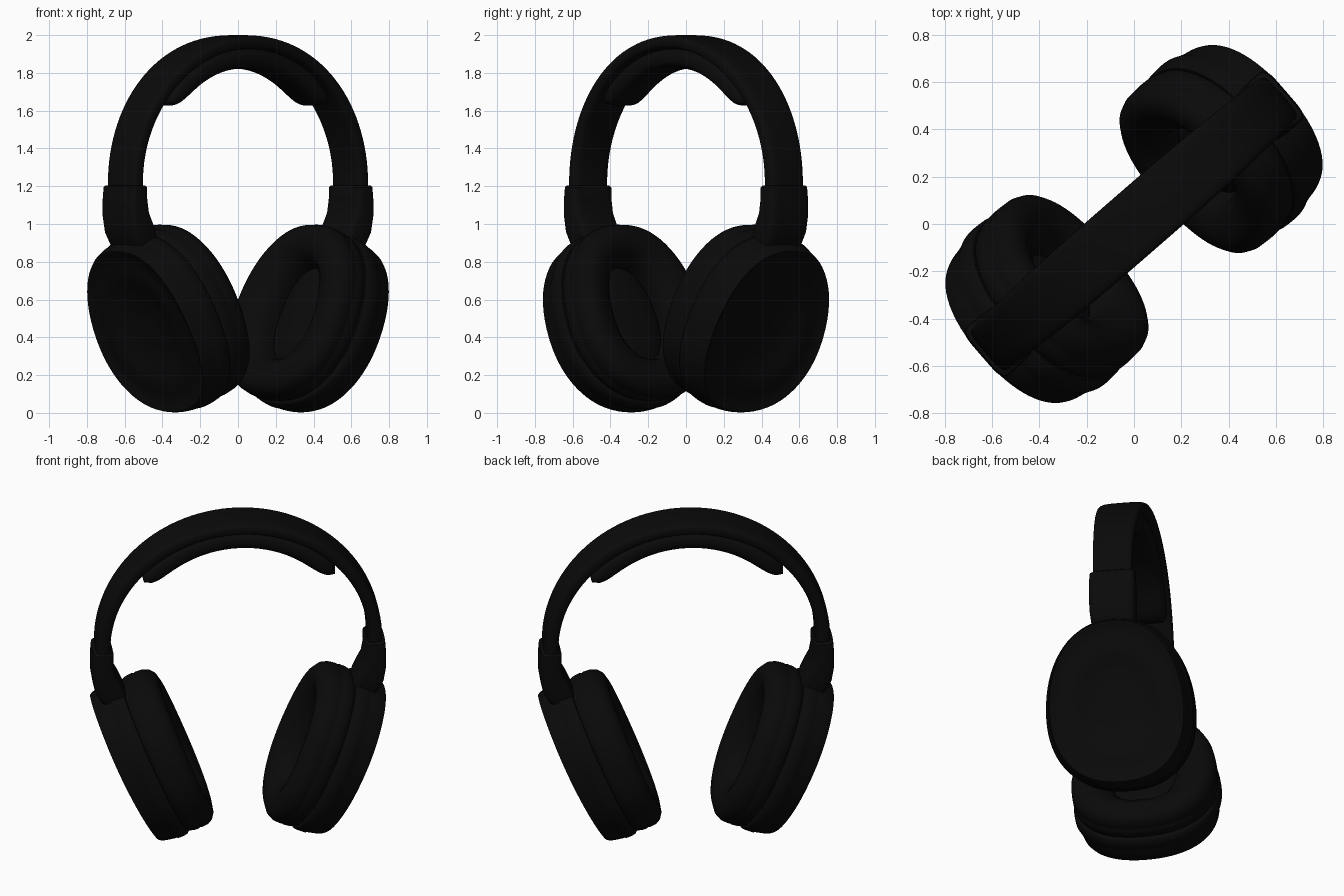
import bpy, bmesh, math
from mathutils import Vector, Matrix

if "Cube" in bpy.data.objects:
    bpy.data.objects.remove(bpy.data.objects["Cube"])

YAW = Matrix.Rotation(math.radians(41), 3, 'Z')   # whole headset is turned on the grid
TILT = math.radians(22)                           # ear cups lean in at the bottom


def material(name, c):
    m = bpy.data.materials.new(name)
    m.diffuse_color = (c, c, c, 1)
    m.use_nodes = True
    m.node_tree.nodes["Principled BSDF"].inputs["Base Color"].default_value = m.diffuse_color
    return m


BLACK = material("matte_black", 0.003)


def loft(name, rings, mat=BLACK, angle=40):
    """Skin a list of equal-length point rings and cap both ends."""
    bm = bmesh.new()
    vr = [[bm.verts.new(YAW @ Vector(p)) for p in r] for r in rings]
    n = len(vr[0])
    for a, b in zip(vr, vr[1:]):
        for i in range(n):
            j = (i + 1) % n
            bm.faces.new((a[i], a[j], b[j], b[i]))
    bm.faces.new(vr[0])
    bm.faces.new(vr[-1])
    bmesh.ops.recalc_face_normals(bm, faces=bm.faces)
    me = bpy.data.meshes.new(name)
    bm.to_mesh(me)
    bm.free()
    me.materials.append(mat)
    ob = bpy.data.objects.new(name, me)
    bpy.context.collection.objects.link(ob)
    bpy.ops.object.select_all(action='DESELECT')
    ob.select_set(True)
    bpy.context.view_layer.objects.active = ob
    bpy.ops.object.shade_smooth_by_angle(angle=math.radians(angle))
    return ob


def spow(x, p):
    return math.copysign(abs(x) ** p, x)


def section(u, z, nu, nz, half_t, half_w, p=0.4, n=32):
    """Rounded-rectangle cross-section; (nu, nz) is its thickness direction."""
    out = []
    for i in range(n):
        a = 2 * math.pi * i / n
        t, v = half_t * spow(math.sin(a), p), half_w * spow(math.cos(a), p)
        out.append((u + nu * t, v, z + nz * t))
    return out


def arc_section(deg, r_in, r_out, half_w, p=0.4):
    """Cross-section on the slightly widened headband arc."""
    a = math.radians(deg)
    ring = section(0, 0, math.cos(a), math.sin(a), (r_out - r_in) / 2, half_w, p)
    r = (r_in + r_out) / 2
    return [(1.06 * (r * math.cos(a) + u), v, 1.215 + r * math.sin(a) + z) for u, v, z in ring]


# headband: half ellipse with short straight legs, narrower at the legs
band = [section(0.79, 1.12, 1, 0, 0.043, 0.115, 0.5)]
for i in range(61):
    a = math.pi * i / 60
    band.append(arc_section(math.degrees(a), 0.705 + 0.005 * math.sin(a), 0.785,
                            0.139 - 0.024 * abs(math.cos(a)) ** 3, 0.5))
band.append(section(-0.79, 1.12, -1, 0, 0.043, 0.115, 0.5))
loft("headband", band)

# cushion under the headband, thicker and rounded off at both ends
pad = []
for i in range(41):
    s = spow(-1 + i / 20, 0.8)
    f = max(0.0, 1 - abs(s) ** 10) ** 0.5
    pad.append(arc_section(90 + 51 * s, 0.672 - max((0.065 + 0.012 * s * s) * f, 0.004),
                           0.672 + max(0.05 * f, 0.004), 0.085 + 0.035 * f, 0.7))
loft("headband_cushion", pad, angle=60)


def cup_ring(side, scale, d, n=72, sv=1.0):
    """Egg-shaped outline, at depth d along the tilted cup axis."""
    out = []
    for i in range(n):
        a = 2 * math.pi * i / n
        c, s = math.cos(a), math.sin(a)
        t = 0.60 + (0.54 if s > 0 else 0.45) * spow(s, 0.87)
        v = 0.43 * spow(c, 0.87) * (1 - 0.06 * max(s, 0))
        t = 0.65 + (t - 0.65) * scale
        v *= scale * sv
        # outer face is gently bowed in both directions
        depth = 0.08 + d * (1 - 0.4 * (t - 0.8) ** 2 - 0.35 * v * v)
        u = depth * math.cos(TILT) + t * math.sin(TILT)
        z = t * math.cos(TILT) - depth * math.sin(TILT)
        out.append((side * u, v, z))
    return out


# (outline scale, depth) profiles
SHELL = [(0.90, 0.20), (0.975, 0.205), (0.995, 0.22), (1.0, 0.25), (1.0, 0.285),
         (0.988, 0.295), (0.99, 0.308), (0.98, 0.355), (0.965, 0.39), (0.945, 0.407),
         (0.92, 0.405), (0.89, 0.39), (0.75, 0.385), (0.64, 0.38), (0.54, 0.365),
         (0.44, 0.345), (0.3, 0.33), (0.15, 0.325), (0.02, 0.325)]
CUSHION = [(0.93, 0.21), (0.965, 0.197), (0.985, 0.165), (0.988, 0.13), (0.978, 0.118),
           (0.987, 0.105), (0.98, 0.06), (0.95, 0.025), (0.89, 0.0), (0.81, -0.01),
           (0.72, -0.005), (0.64, 0.02), (0.58, 0.06), (0.55, 0.11), (0.54, 0.15), (0.02, 0.15)]

# yoke stations: u, z, half thickness, half width
YOKE = [(0.790, 1.205, 0.048, 0.122), (0.790, 1.195, 0.058, 0.132), (0.793, 1.13, 0.06, 0.135),
        (0.787, 1.05, 0.068, 0.135), (0.765, 0.98, 0.08, 0.135), (0.735, 0.92, 0.078, 0.13),
        (0.70, 0.86, 0.06, 0.12)]

for side, label in ((-1, "left"), (1, "right")):
    loft(label + "_cup_shell", [cup_ring(side, s, d, sv=0.965 if d > 0.35 else (0.985 if d > 0.3 else 1))
                                for s, d in SHELL], angle=50)
    loft(label + "_ear_cushion",
         [cup_ring(side, s, d, sv=0.78 if s < 0.6 else (0.88 if s < 0.7 else 1)) for s, d in CUSHION],
         angle=60)
    # speaker cover inside the cushion opening
    loft(label + "_speaker_cover", [cup_ring(side, s, d, sv=0.78)
                                    for s, d in ((0.55, 0.15), (0.5, 0.135), (0.3, 0.125), (0.02, 0.12))])
    # yoke joining band and cup
    rings = []
    for i, (u, z, ht, hw) in enumerate(YOKE):
        a, b = YOKE[max(i - 1, 0)], YOKE[min(i + 1, len(YOKE) - 1)]
        du, dz = b[0] - a[0], b[1] - a[1]
        k = math.hypot(du, dz)
        rings.append(section(side * u, z, -side * dz / k, du / k, ht, hw))
    loft(label + "_yoke", rings)
